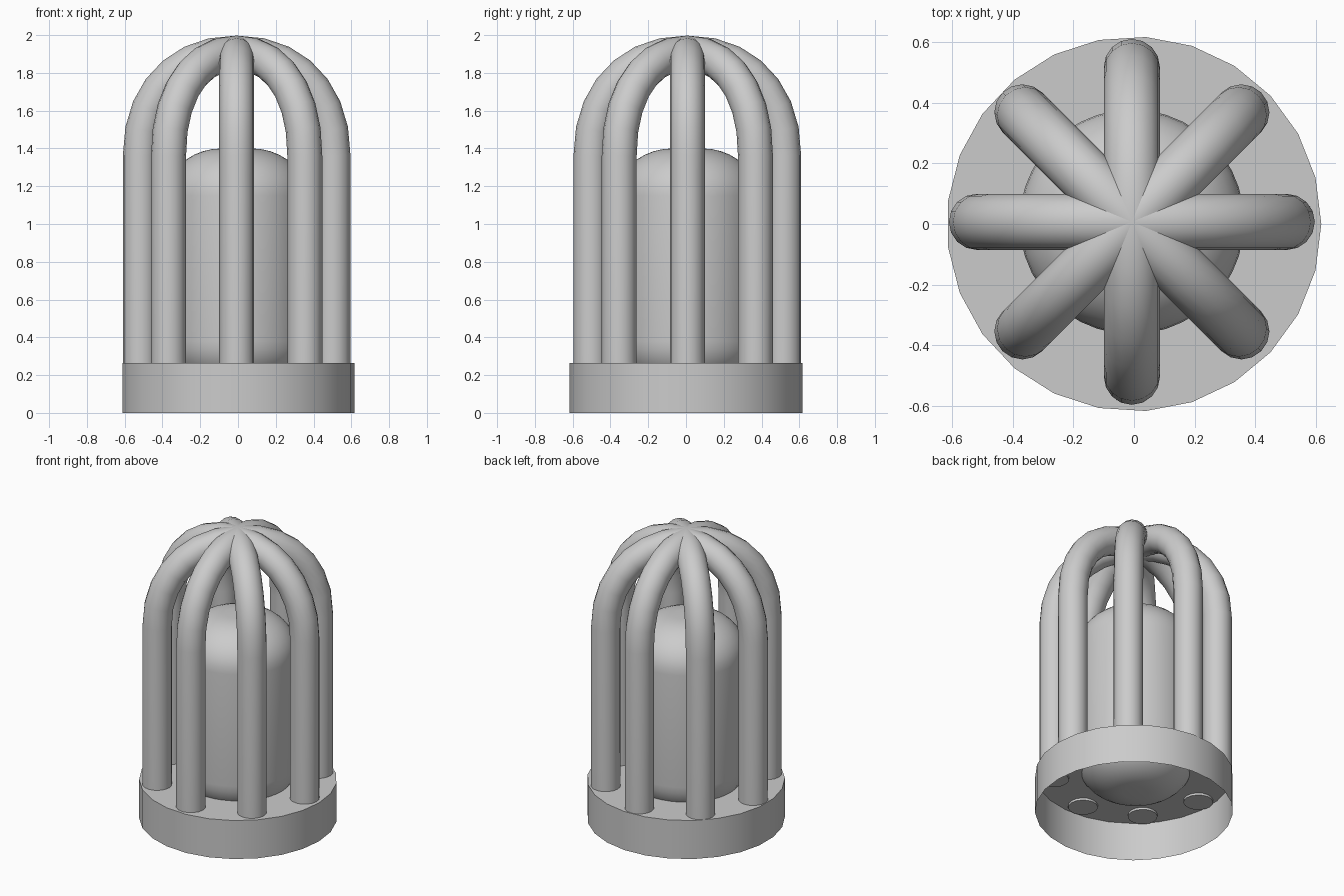
import bpy, bmesh
from math import sin, cos, pi, radians

if "Cube" in bpy.data.objects:
    bpy.data.objects.remove(bpy.data.objects["Cube"])

CX, CY = -0.007, 0.007  # centre of the cage and inner body


def lathe(name, profile, sides, centre=(0, 0), cap_start=False, cap_end=True):
    """Revolve (radius, z) points, listed bottom to top, around the z axis."""
    bm = bmesh.new()
    rings = []
    for r, z in profile:
        rings.append([bm.verts.new((r * cos(2 * pi * i / sides),
                                    r * sin(2 * pi * i / sides), z))
                      for i in range(sides)])
    for a, b in zip(rings, rings[1:]):
        for i in range(sides):
            j = (i + 1) % sides
            bm.faces.new((a[i], a[j], b[j], b[i]))
    if cap_start:
        bm.faces.new(rings[0][::-1])
    if cap_end:
        bm.faces.new(rings[-1])
    mesh = bpy.data.meshes.new(name)
    bm.to_mesh(mesh)
    bm.free()
    ob = bpy.data.objects.new(name, mesh)
    ob.location = (*centre, 0)
    bpy.context.collection.objects.link(ob)
    smooth(ob)
    return ob


def smooth(ob):
    bpy.ops.object.select_all(action='DESELECT')
    ob.select_set(True)
    bpy.context.view_layer.objects.active = ob
    bpy.ops.object.shade_smooth_by_angle(angle=radians(35))


# Base: thin shell cup, open underneath
lathe("base_cup", [(0.617, 0.0), (0.617, 0.265)], 25)

# Inner body: rounded cylinder whose lower dome pokes through the base
FLAT, RND, H = 0.08, 0.29, 0.25
STEPS = 9
angles = [pi / 2 * i / STEPS for i in range(STEPS + 1)]
profile = [(FLAT + RND * sin(a), 0.13 + H - H * cos(a)) for a in angles]
profile += [(FLAT + RND * cos(a), 1.40 - H + H * sin(a)) for a in angles]
lathe("inner_body", profile, 40, (CX, CY), cap_start=True)

# Cage: four tubular arches crossing at the top make eight bars
R, TUBE, FOOT, SPRING, APEX = 0.51, 0.0925, 0.25, 1.36, 1.905
SEG = 14
arch = [(-R, FOOT)]
for i in range(SEG + 1):
    a = pi - pi * i / SEG
    c, s = cos(a), sin(a)
    x = abs(c) ** 0.92 * (1 if c > 0 else -1)
    arch.append((R * x, SPRING + (APEX - SPRING) * abs(s) ** 0.92))
arch.append((R, FOOT))

for k in range(4):
    curve = bpy.data.curves.new("cage_arch", 'CURVE')
    curve.dimensions = '3D'
    curve.bevel_depth = TUBE
    curve.bevel_resolution = 6
    curve.use_fill_caps = True
    spline = curve.splines.new('POLY')
    spline.points.add(len(arch) - 1)
    for p, (x, z) in zip(spline.points, arch):
        p.co = (x, 0, z, 1)
    ob = bpy.data.objects.new(f"cage_arch_{k + 1}", curve)
    ob.location = (CX, CY, 0)
    ob.rotation_euler.z = k * pi / 4
    bpy.context.collection.objects.link(ob)
    bpy.ops.object.select_all(action='DESELECT')
    ob.select_set(True)
    bpy.context.view_layer.objects.active = ob
    bpy.ops.object.convert(target='MESH')
    smooth(bpy.context.view_layer.objects.active)
